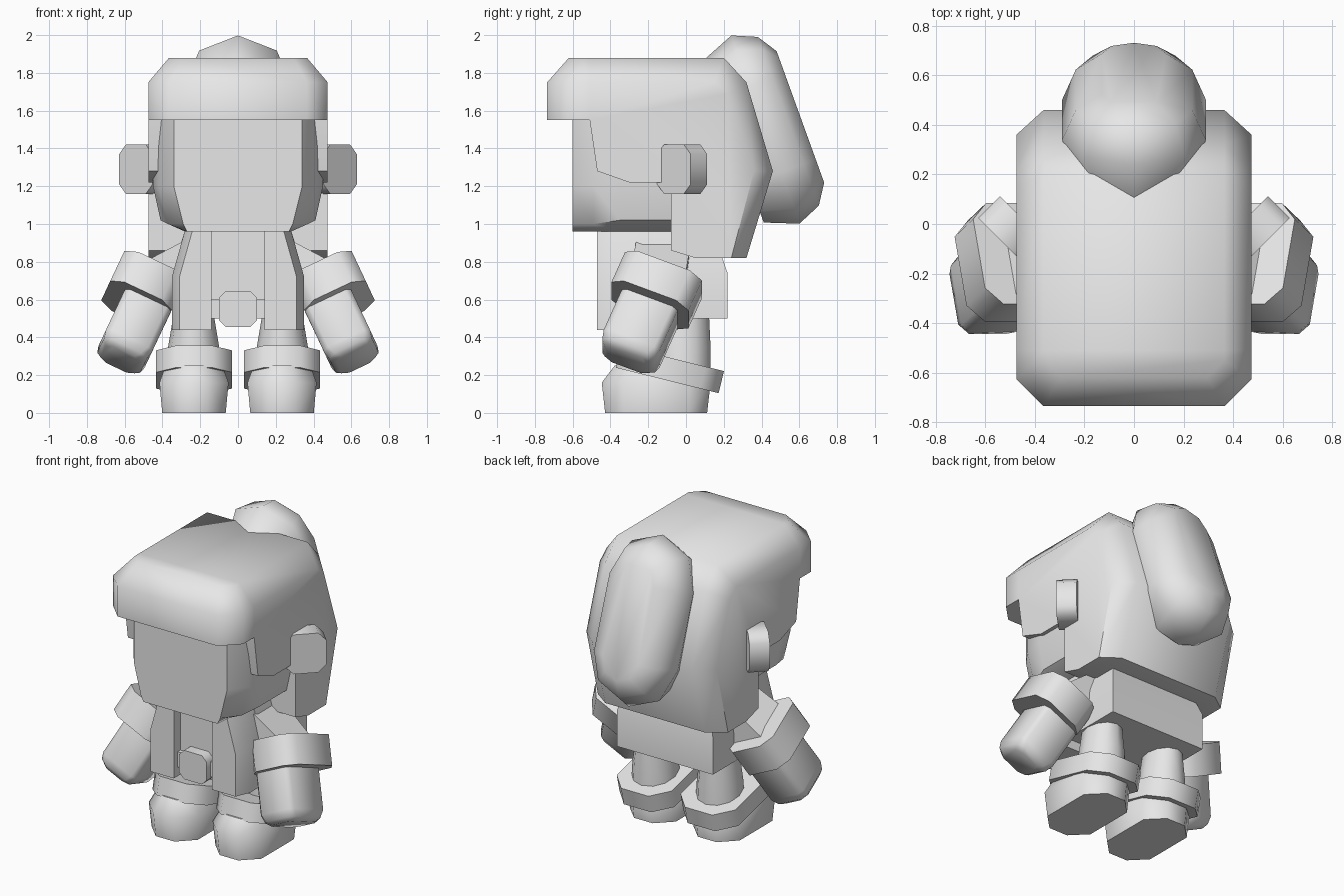
import bpy, bmesh, math
from mathutils import Vector

cube = bpy.data.objects.get("Cube")
if cube:
    bpy.data.objects.remove(cube, do_unlink=True)

grey = bpy.data.materials.new("plain_grey")
grey.use_nodes = True
COLOUR = (0.8, 0.8, 0.8, 1)
grey.diffuse_color = COLOUR
grey.node_tree.nodes["Principled BSDF"].inputs["Base Color"].default_value = COLOUR


def finish(name, bm):
    bmesh.ops.recalc_face_normals(bm, faces=bm.faces)
    mesh = bpy.data.meshes.new(name)
    bm.to_mesh(mesh)
    bm.free()
    mesh.materials.append(grey)
    obj = bpy.data.objects.new(name, mesh)
    bpy.context.collection.objects.link(obj)
    bpy.ops.object.select_all(action='DESELECT')
    obj.select_set(True)
    bpy.context.view_layer.objects.active = obj
    bpy.ops.object.shade_smooth_by_angle(angle=math.radians(50))
    return obj


def loft(name, rings, side=1):
    """Skin a list of equal rings and cap both ends; side=-1 mirrors in x."""
    bm = bmesh.new()
    loops = [[bm.verts.new((p[0] * side, p[1], p[2])) for p in r] for r in rings]
    for a, b in zip(loops, loops[1:]):
        for i in range(len(a)):
            j = (i + 1) % len(a)
            bm.faces.new((a[i], a[j], b[j], b[i]))
    bm.faces.new(loops[0])
    bm.faces.new(loops[-1])
    return finish(name, bm)


def octagon(w, h, c):
    """Chamfered rectangle with half sizes w, h and corner cut c."""
    return [(w, c - h), (w, h - c), (w - c, h), (c - w, h),
            (-w, h - c), (-w, c - h), (c - w, -h), (w - c, -h)]


def block(name, centre, axes, rings, side=1):
    """Loft chamfered rectangles (w, h, cut, offset) along the third axis."""
    centre = Vector(centre)
    u, v, n = (Vector(a).normalized() for a in axes)
    loft(name, [[centre + u * a + v * b + n * t for a, b in octagon(w, h, c)]
                for w, h, c, t in rings], side)


def box(name, x, y, z, side=1):
    loft(name, [[(x[0], y[0], k), (x[1], y[0], k), (x[1], y[1], k), (x[0], y[1], k)]
                for k in z], side)


X, Y, Z = Vector((1, 0, 0)), Vector((0, 1, 0)), Vector((0, 0, 1))

# Face
def face_ring(y, w, lower, foot, low_z):
    half = [(w, 1.6), (w, 1.2), (lower, low_z), (foot, 0.96)]
    return [(x, y, z) for x, z in half] + [(-x, y, z) for x, z in reversed(half)]

loft("face", [face_ring(-0.6, 0.34, 0.29, 0.27, 1.0),
              face_ring(-0.49, 0.42, 0.37, 0.28, 1.0),
              face_ring(-0.35, 0.45, 0.41, 0.28, 1.02),
              face_ring(0.05, 0.45, 0.41, 0.28, 1.02)])

# Hair shell: side profile, with a smaller copy on the outside for the chamfer
front_edge = [(-0.08, 0.86), (-0.08, 1.22), (-0.30, 1.22), (-0.47, 1.28), (-0.51, 1.55)]
full = [(-0.51, 1.88), (0.2, 1.88), (0.32, 1.75), (0.46, 1.28), (0.32, 0.82), (0.05, 0.82)]
small = [(-0.51, 1.75), (0.15, 1.75), (0.22, 1.69), (0.36, 1.28), (0.24, 0.82), (0.05, 0.82)]
loft("hair", [[(x, y, z) for y, z in back + front_edge] for x, back in
              ((-0.475, small), (-0.365, full), (0.365, full), (0.475, small))])

# Fringe
def fringe_ring(z, w, y, cut):
    half = [(w, -0.51), (w, y + cut), (w - cut, y)]
    return [(a, b, z) for a, b in half] + [(-a, b, z) for a, b in reversed(half)]

loft("fringe", [fringe_ring(1.55, 0.475, -0.735, 0.11),
                fringe_ring(1.75, 0.475, -0.735, 0.11),
                fringe_ring(1.88, 0.365, -0.62, 0.07)])

# Bun: tilted rounded slab on the back of the head
def bun_ring(r, n):
    ring = []
    for end in (1, -1):
        for k in range(5):
            a = math.pi * k / 4 + (0 if end > 0 else math.pi)
            s = 1.268 + end * 0.24 + r * math.sin(a)
            ring.append((r * math.cos(a), 0.94 * n - 0.34 * s, 0.94 * s + 0.34 * n))
    return ring

loft("hair_bun", [bun_ring(r, n) for r, n in
                  ((0.22, 0.73), (0.29, 0.906), (0.235, 1.035), (0.13, 1.103))])

# Coat body, inner shirt, belt and buckle
def coat_ring(z, w, y0, y1):
    return [(-w, y0, z), (w, y0, z), (w, y1, z), (-w, y1, z)]

loft("coat_body", [coat_ring(0.5, 0.35, -0.25, 0.22), coat_ring(0.74, 0.35, -0.25, 0.22),
                   coat_ring(0.97, 0.28, -0.25, 0.14)])
box("shirt", (-0.15, 0.15), (-0.40, -0.2), (0.5, 0.97))
box("belt", (-0.16, 0.16), (-0.43, -0.3), (0.5, 0.6))
block("belt_buckle", (0, -0.43, 0.55), (X, Z, Y),
      [(0.1, 0.095, 0.035, -0.04), (0.1, 0.095, 0.035, 0.04)])

# Arm directions: across, front to back, and down the arm
across = Vector((0.904, 0, 0.428))
depth = Vector((0.16, 0.926, -0.343))
down = Vector((0.395, -0.378, -0.84))
arm = (across, depth, down)

for side, tag in ((1, "left"), (-1, "right")):
    # Front coat panel
    loft(tag + "_coat_panel",
         [[(0.14, -0.47, z), (w - 0.04, -0.47, z), (w, -0.38, z), (w, -0.2, z), (0.14, -0.2, z)]
          for z, w in ((0.44, 0.35), (0.72, 0.35), (0.97, 0.28))], side)

    # Ear disc, turned half forward
    block(tag + "_ear", (0.497, -0.02, 1.29), ((1, 1, 0), Z, (1, -1, 0)),
          [(0.125, 0.13, 0.05, -0.062), (0.125, 0.13, 0.05, 0.062)], side)

    # Sleeve from the shoulder to the cuff
    cuff = Vector((0.5, -0.155, 0.65))
    shoulder = [(0.25, -0.26, 0.93), (0.25, 0.03, 0.93), (0.22, 0.03, 0.66), (0.22, -0.26, 0.66)]
    wrist = [cuff + across * a + depth * b for a, b in
             ((0.12, -0.15), (0.12, 0.15), (-0.13, 0.15), (-0.13, -0.15))]
    loft(tag + "_sleeve", [shoulder, wrist], side)

    # Cuff and mitten hand
    block(tag + "_cuff", cuff, arm,
          [(0.18, 0.22, 0.07, -0.095), (0.18, 0.22, 0.07, 0.095)], side)
    block(tag + "_hand", (0.62, -0.31, 0.29), arm,
          [(0.135, 0.16, 0.03, -0.4), (0.135, 0.16, 0.03, -0.06),
           (0.125, 0.15, 0.04, -0.015), (0.1, 0.125, 0.04, 0.01)], side)

    # Leg
    loft(tag + "_leg",
         [[(0.235 + rx * math.cos(a), -0.02 + ry * math.sin(a), z)
           for a in (math.tau * k / 12 for k in range(12))]
          for z, rx, ry in ((0.15, 0.15, 0.15), (0.35, 0.135, 0.15), (0.56, 0.1, 0.14))], side)

    # Boot and its tilted cuff
    block(tag + "_boot", (0.233, -0.158, 0), (X, Y, Z),
          [(0.168, 0.27, 0.1, 0), (0.183, 0.288, 0.11, 0.16), (0.15, 0.22, 0.1, 0.25)], side)
    block(tag + "_boot_cuff", (0.233, -0.085, 0.23), (X, (0, 0.97, -0.24), (0, 0.24, 0.97)),
          [(0.2, 0.28, 0.1, -0.06), (0.2, 0.28, 0.1, 0.06)], side)
